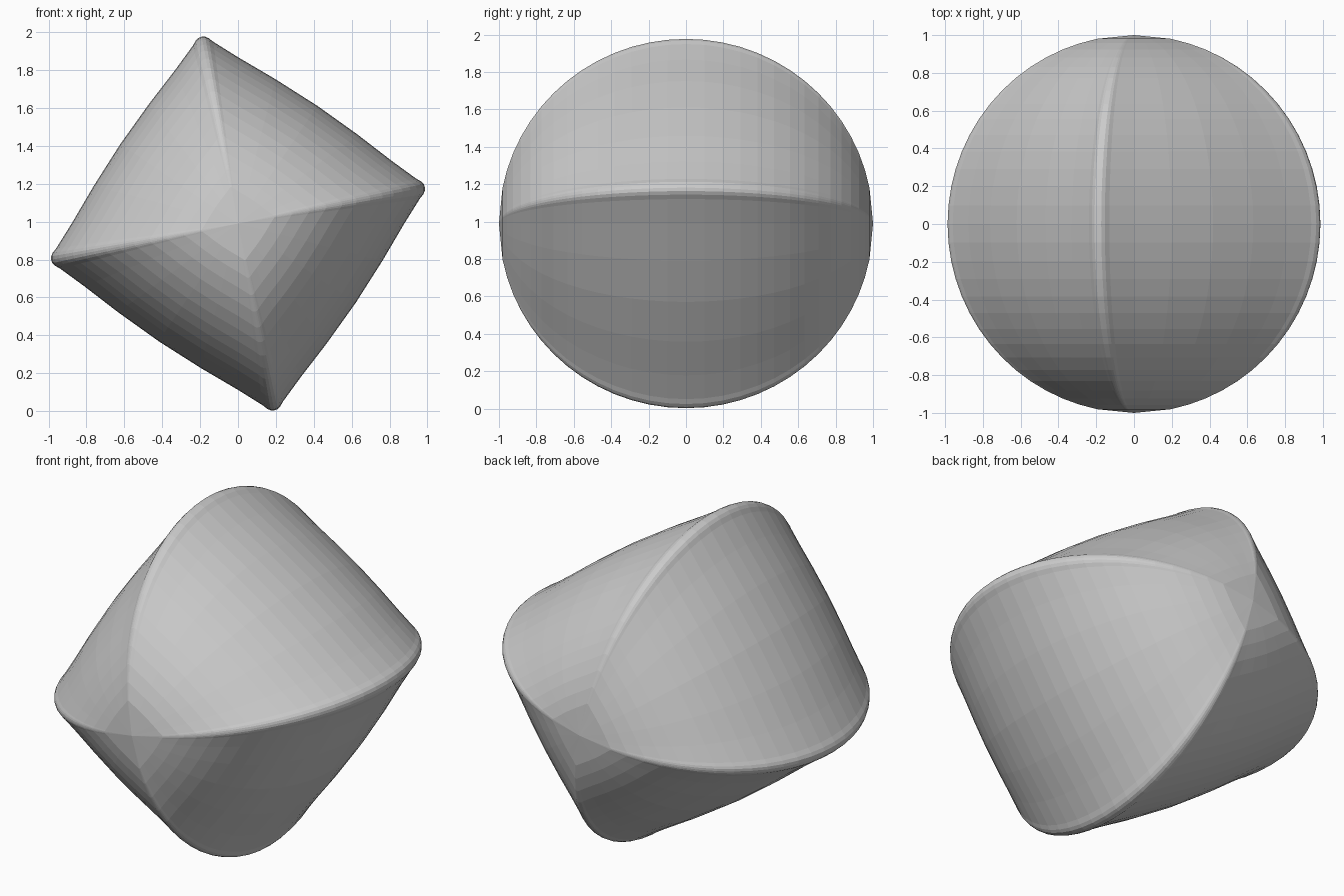
import bpy, bmesh
from math import sin, cos, radians

if "Cube" in bpy.data.objects:
    bpy.data.objects.remove(bpy.data.objects["Cube"])

TILT = radians(11)
CENTRE_Z = 0.99

# Rounded-corner, slightly bulged square section: one quarter, repeated four times
quarter = [(0, 1.005), (0.018, 1.002), (0.035, 0.99), (0.055, 0.967),
           (0.17, 0.86), (0.34, 0.71), (0.53, 0.53), (0.71, 0.34),
           (0.86, 0.17), (0.967, 0.055), (0.99, 0.035), (1.002, 0.018)]
section = []
for q in range(4):
    for u, v in quarter:
        for _ in range(q):
            u, v = v, -u
        section.append((u * cos(TILT) - v * sin(TILT),
                        u * sin(TILT) + v * cos(TILT)))

# Rings along y, scaled by a circle; coarser next to the two tips
angles = [11.25 + 5.625 * i for i in range(29)]
bm = bmesh.new()
rings = []
for a in angles:
    r, y = sin(radians(a)), -cos(radians(a))
    rings.append([bm.verts.new((x * r, y, CENTRE_Z + z * r)) for x, z in section])
front = bm.verts.new((0, -1, CENTRE_Z))
back = bm.verts.new((0, 1, CENTRE_Z))

# Skin the rings and close the tips
n = len(section)
for i in range(n):
    j = (i + 1) % n
    for a, b in zip(rings, rings[1:]):
        bm.faces.new((a[i], a[j], b[j], b[i]))
    bm.faces.new((front, rings[0][j], rings[0][i]))
    bm.faces.new((back, rings[-1][i], rings[-1][j]))
bmesh.ops.recalc_face_normals(bm, faces=bm.faces)

mesh = bpy.data.meshes.new("pillow_solid")
bm.to_mesh(mesh)
bm.free()
solid = bpy.data.objects.new("pillow_solid", mesh)
bpy.context.collection.objects.link(solid)
